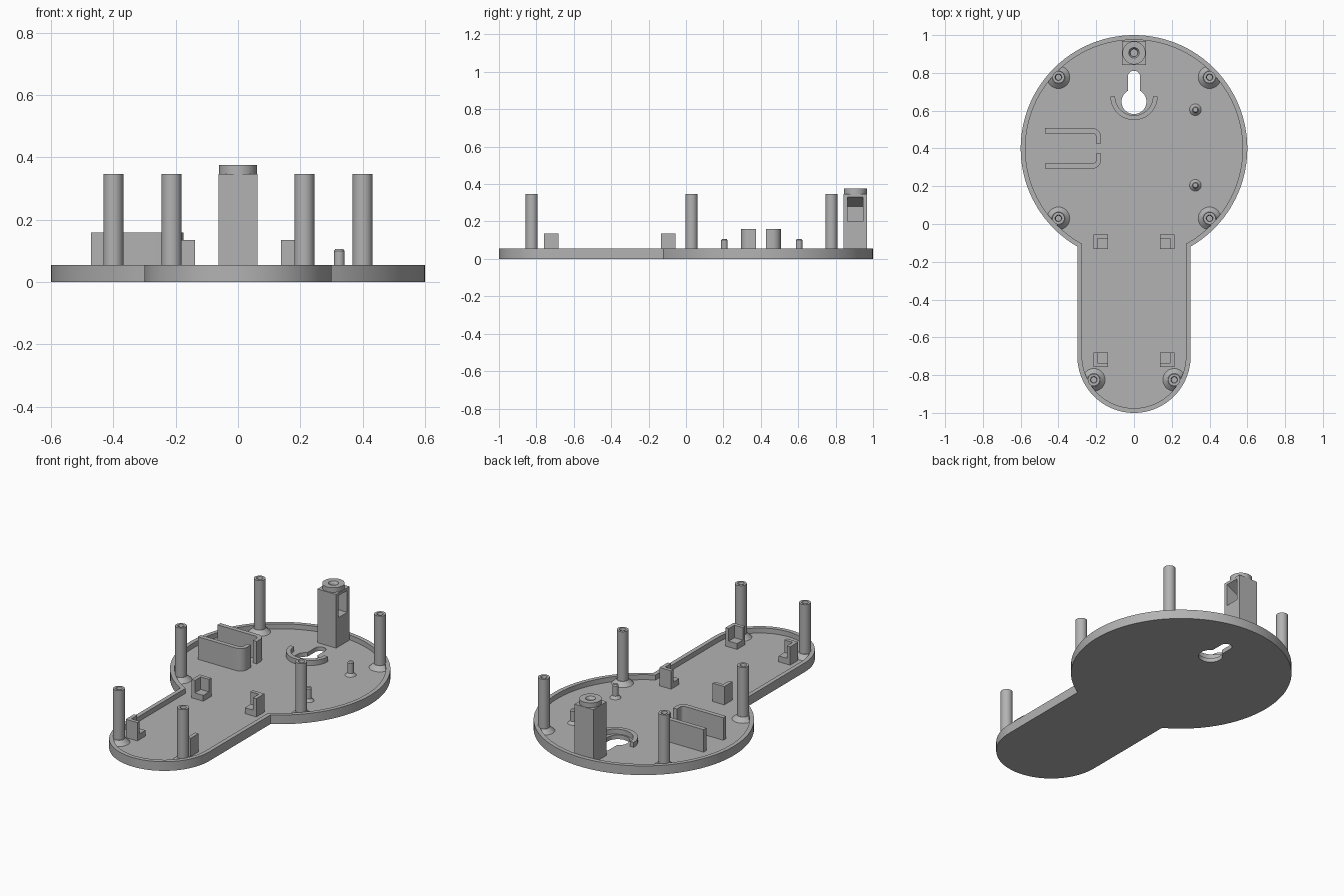
import bpy, bmesh, math
from mathutils import Vector, Matrix

if "Cube" in bpy.data.objects:
    bpy.data.objects.remove(bpy.data.objects["Cube"])

GREY = (0.45, 0.45, 0.45, 1)
mat = bpy.data.materials.new("plain grey plastic")
mat.use_nodes = True
mat.diffuse_color = GREY
mat.node_tree.nodes["Principled BSDF"].inputs["Base Color"].default_value = GREY

FLOOR, RIM, WALL = 0.025, 0.055, 0.025
HEAD, FOOT = Vector((0, 0.4)), Vector((0, -0.7))


def finish(name, bm):
    bmesh.ops.remove_doubles(bm, verts=bm.verts, dist=1e-5)
    bmesh.ops.recalc_face_normals(bm, faces=bm.faces)
    mesh = bpy.data.meshes.new(name)
    bm.to_mesh(mesh)
    bm.free()
    mesh.materials.append(mat)
    ob = bpy.data.objects.new(name, mesh)
    bpy.context.collection.objects.link(ob)
    return ob


def activate(ob):
    bpy.ops.object.select_all(action='DESELECT')
    ob.select_set(True)
    bpy.context.view_layer.objects.active = ob


def smooth(ob):
    activate(ob)
    bpy.ops.object.shade_smooth_by_angle(angle=math.radians(30))


def prism(name, pts, z0, z1, matrix=Matrix()):
    bm = bmesh.new()
    face = bm.faces.new([bm.verts.new((p[0], p[1], z0)) for p in pts])
    new = bmesh.ops.extrude_face_region(bm, geom=[face])["geom"]
    bmesh.ops.translate(bm, vec=(0, 0, z1 - z0),
                        verts=[g for g in new if isinstance(g, bmesh.types.BMVert)])
    bm.transform(matrix)
    return finish(name, bm)


def box_pts(x0, x1, y0, y1):
    return [(x0, y0), (x1, y0), (x1, y1), (x0, y1)]


def arc(cx, cy, r, a0, a1, n):
    angles = [math.radians(a0 + (a1 - a0) * i / n) for i in range(n + 1)]
    return [(cx + r * math.cos(a), cy + r * math.sin(a)) for a in angles]


def lathe(name, profile, x, y):
    bm = bmesh.new()
    vs = [bm.verts.new((r, 0, z)) for r, z in profile]
    es = [bm.edges.new(pair) for pair in zip(vs, vs[1:])]
    bmesh.ops.spin(bm, geom=vs + es, cent=(0, 0, 0), axis=(0, 0, 1),
                   angle=math.tau, steps=32, use_duplicate=False)
    bm.transform(Matrix.Translation((x, y, 0)))
    # keep flared feet inside the rim
    centre, limit = (HEAD, 0.585) if y > -0.2 else (FOOT, 0.285)
    for v in bm.verts:
        d = v.co.xy - centre
        if v.co.z < RIM and d.length > limit:
            v.co.xy = centre + d.normalized() * limit
    ob = finish(name, bm)
    smooth(ob)
    return ob


def cut(ob, cutter):
    mod = ob.modifiers.new("cut", 'BOOLEAN')
    mod.operation, mod.object, mod.solver = 'DIFFERENCE', cutter, 'EXACT'
    activate(ob)
    bpy.ops.object.modifier_apply(modifier=mod.name)
    bpy.data.objects.remove(cutter)


def outline(inset):
    r, w = 0.6 - inset, 0.3 - inset
    a = math.degrees(math.acos(w / r))
    return arc(*HEAD, r, -a, 180 + a, 96) + arc(*FOOT, w, 180, 360, 48)


# Tray: round head with a rounded handle, hollowed to leave a rim
tray = prism("tray", outline(0), 0, RIM)
cut(tray, prism("hollow", outline(WALL), FLOOR, RIM + 0.05))

# Keyhole for hanging
a = math.degrees(math.acos(0.033 / 0.066))
keyhole = arc(0, 0.648, 0.066, 180 - a, 360 + a, 36) + arc(0, 0.778, 0.033, 0, 180, 16)
cut(tray, prism("keyhole", keyhole, -0.05, 0.1))
smooth(tray)

# Curved guard below the keyhole
guard = arc(0, 0.675, 0.125, 180, 360, 32) + arc(0, 0.675, 0.1, 360, 180, 32)
smooth(prism("keyhole_guard", guard, FLOOR, RIM))

# Tall screw posts with flared feet and blind holes
post = [(0.06, FLOOR), (0.034, 0.05), (0.032, 0.05), (0.032, 0.347),
        (0.018, 0.347), (0.014, 0.335), (0.014, 0.2), (0, 0.2)]
for x, y, part in ((0.4, 0.777, "back"), (0.4, 0.03, "middle"), (0.213, -0.825, "front")):
    for side, label in ((1, "left"), (-1, "right")):
        lathe(f"{part}_{label}_post", post, x * side, y)

# Short locating pins
pin = [(0.031, FLOOR), (0.017, 0.04), (0.017, 0.1), (0.012, 0.107), (0, 0.107)]
for y, label in ((0.605, "back"), (0.205, "front")):
    lathe(f"{label}_pin", pin, 0.325, y)

# Pair of hooked holder walls, mirrored about the middle line
hook = ([(-0.472, 0.08), (-0.472, 0.107)] + arc(-0.22, 0.062, 0.045, 90, 0, 8)
        + [(-0.175, 0.027), (-0.2, 0.027)] + arc(-0.22, 0.06, 0.02, 0, 90, 8))
for side, label in ((1, "back"), (-1, "front")):
    smooth(prism(f"{label}_holder_wall", [(x, 0.4 + side * y) for x, y in hook], FLOOR, 0.16))

# Corner brackets: an L of walls around a low ledge
for sx, xl in ((1, "left"), (-1, "right")):
    for sy, cy, yl in ((1, -0.056, "back"), (-1, -0.758, "front")):
        def place(pts):
            return [(sx * (0.215 - u), cy - sy * v) for u, v in pts]
        s, t = 0.077, 0.022
        wall = [(0, 0), (s, 0), (s, t), (t, t), (t, s), (0, s)]
        prism(f"{yl}_{xl}_bracket", place(wall), FLOOR, 0.135)
        prism(f"{yl}_{xl}_bracket_ledge", place(box_pts(t, s, t, s)), FLOOR, 0.06)

# Tower with a side pocket that has a sloping roof
tower = prism("tower", box_pts(-0.0625, 0.0625, 0.842, 0.969), FLOOR, 0.347)
upright = Matrix.Translation((0, 0.905, 0)) @ Matrix.Rotation(math.pi / 2, 4, 'X')
pocket = [(0.08, 0.34), (-0.035, 0.28), (-0.035, 0.2), (0.08, 0.2)]
cut(tower, prism("pocket", pocket, -0.042, 0.042, upright))

# Round cap with a countersunk hole
lathe("tower_cap", [(0, 0.345), (0.061, 0.345), (0.061, 0.375), (0.028, 0.375),
                    (0.02, 0.362), (0.02, 0.349), (0, 0.349)], 0, 0.906)
